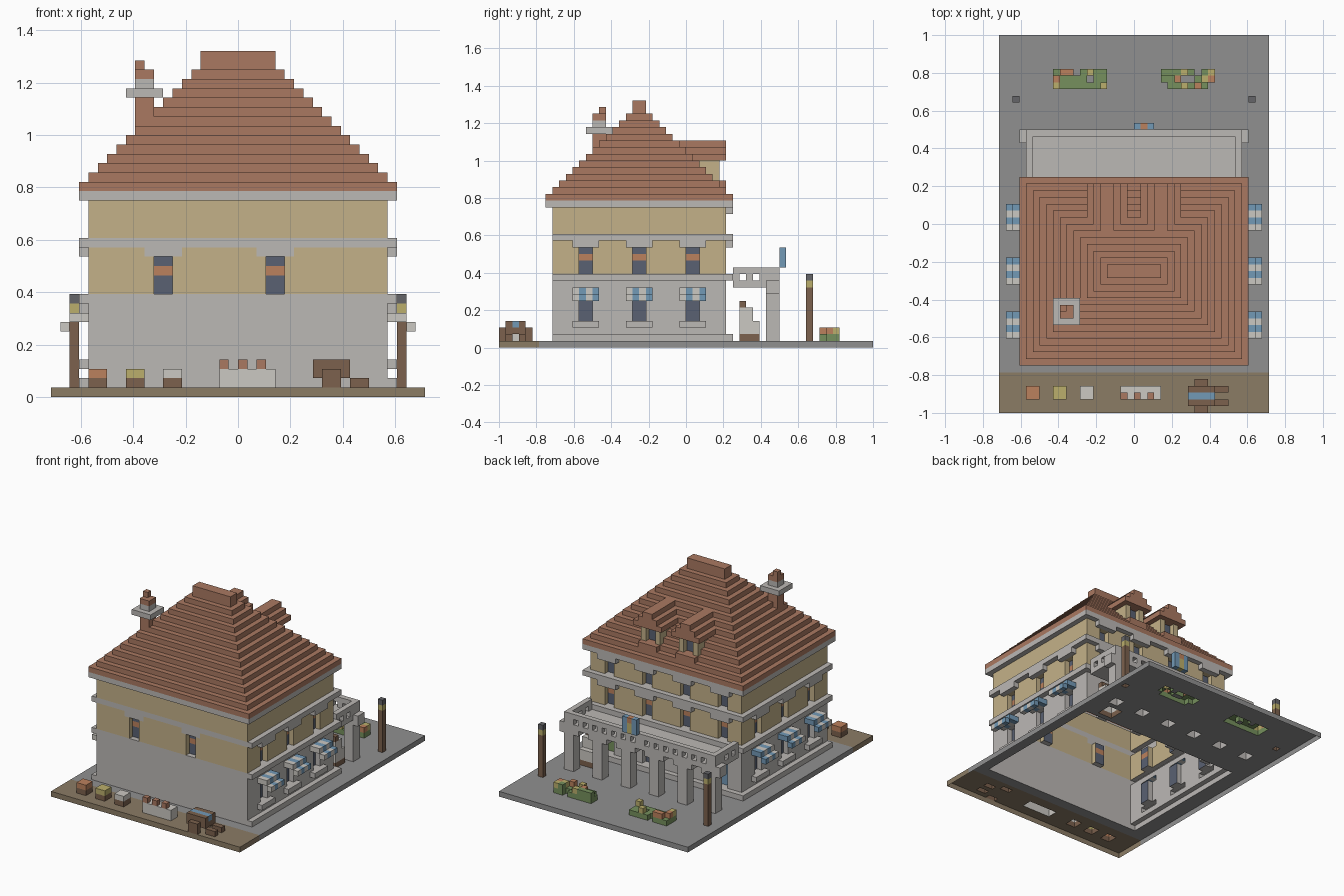
import bpy, bmesh, random

if "Cube" in bpy.data.objects:
    bpy.data.objects.remove(bpy.data.objects["Cube"])

U = 1 / 28                      # one block; all sizes below are in blocks
random.seed(4)
COLORS = {
    'stone': (0.50, 0.48, 0.46), 'pale': (0.60, 0.58, 0.54), 'paving': (0.28, 0.28, 0.28),
    'soil': (0.26, 0.20, 0.13), 'cream': (0.55, 0.44, 0.25), 'brick': (0.40, 0.19, 0.12),
    'glass': (0.10, 0.12, 0.17), 'blue': (0.17, 0.32, 0.47), 'orange': (0.50, 0.22, 0.11),
    'green': (0.18, 0.28, 0.11), 'yellow': (0.50, 0.43, 0.15), 'wood': (0.20, 0.12, 0.075),
    'dark': (0.13, 0.13, 0.14),
}
names = list(COLORS)
mats = []
for n in names:
    m = bpy.data.materials.new(n)
    m.diffuse_color = (*COLORS[n], 1)
    m.use_nodes = True
    m.node_tree.nodes["Principled BSDF"].inputs["Base Color"].default_value = m.diffuse_color
    mats.append(m)

blocks = {}                     # (x, y, z) -> (part, colour)


def cells(x, y, z):
    return [(i, j, k) for i in range(*x) for j in range(*y) for k in range(*z)]


def box(part, color, x, y, z, mirror=False):
    for i, j, k in cells(x, y, z):
        blocks[i, j, k] = (part, color)
        if mirror:
            blocks[-1 - i, j, k] = (part, color)


def carve(x, y, z, mirror=False):
    for i, j, k in cells(x, y, z):
        blocks.pop((i, j, k), None)
        if mirror:
            blocks.pop((-1 - i, j, k), None)


# Ground
box('ground', 'paving', (-20, 20), (-28, 28), (0, 1))
box('ground', 'soil', (-20, 20), (-28, -22), (0, 1))

# House body and cornices
box('plinth', 'stone', (-17, 17), (-20, 7), (1, 2))
box('lower_wall', 'stone', (-16, 16), (-20, 6), (2, 10))
box('upper_wall', 'cream', (-16, 16), (-20, 6), (11, 21))
for z in (10, 16):
    box('cornice', 'stone', (-17, 17), (-20, 7), (z, z + 1))
box('eaves_cornice', 'stone', (-17, 17), (-21, 7), (21, 22))

# Front windows
for x in (-8, 4):
    carve((x - 1, x + 1), (-20, -19), (11, 15))
    box('front_window', 'glass', (x - 1, x + 1), (-19, -18), (11, 15))
    box('front_window', 'orange', (x - 1, x + 1), (-19, -18), (13, 14))
    box('front_lintel', 'stone', (x - 2, x + 2), (-20, -19), (15, 16))

# Side windows, sills and striped awnings
for y in (-15, -7, 1):
    span = (y - 1, y + 1)
    carve((15, 16), span, (4, 8), True)
    box('side_window', 'glass', (14, 15), span, (4, 8), True)
    box('side_sill', 'stone', (16, 17), (y - 2, y + 2), (3, 4), True)
    carve((15, 16), span, (11, 15), True)
    box('side_window', 'glass', (14, 15), span, (11, 15), True)
    box('side_window', 'orange', (14, 15), span, (13, 14), True)
    box('side_lintel', 'stone', (16, 17), (y - 2, y + 2), (15, 16), True)
    for j in range(4):
        c = 'blue' if j % 2 else 'pale'
        row = (y - 2 + j, y - 1 + j)
        box('awning', c, (16, 18), row, (8, 9), True)
        box('awning', c, (18, 19), row, (7, 8), True)

# Back windows and doors
for x, door in ((-12, 'blue'), (-4, 'orange'), (4, 'glass'), (12, 'green')):
    span = (x - 1, x + 1)
    for z0, z1, c in ((2, 8, door), (11, 15, 'glass'), (17, 20, 'glass')):
        carve(span, (5, 6), (z0, z1))
        box('back_opening', c, span, (4, 5), (z0, z1))
    box('back_opening', 'orange', span, (4, 5), (13, 14))
    for z in (15, 20):
        box('back_lintel', 'stone', (x - 2, x + 2), (6, 7), (z, z + 1))

# Stepped hip roof
for z in range(22, 37):
    k = min(z, 35)
    box('roof', 'brick', (k - 39, 39 - k), (-7 - (36 - k), -7 + 36 - k), (z, z + 1))

# Dormers
box('dormer', 'cream', (2, 6), (-1, 5), (25, 28), True)
carve((3, 5), (4, 5), (25, 28), True)
box('dormer', 'glass', (3, 5), (3, 4), (25, 28), True)
box('dormer_sill', 'brick', (2, 6), (4, 6), (24, 25), True)
for w in (1, 2, 3):
    box('dormer_roof', 'brick', (4 - w, 4 + w), (-2, 6), (31 - w, 32 - w), True)

# Chimney
box('chimney', 'brick', (-11, -9), (-14, -12), (25, 35))
box('chimney', 'brick', (-11, -10), (-13, -12), (35, 36))
box('chimney_cap', 'stone', (-12, -8), (-15, -11), (32, 33))
box('chimney_cap', 'stone', (-11, -9), (-14, -12), (33, 34))

# Back portico with pierced balustrade
box('portico_slab', 'stone', (-16, 16), (7, 14), (9, 10))
box('balustrade', 'stone', (15, 16), (7, 14), (10, 12), True)
box('balustrade', 'stone', (-16, 16), (13, 14), (10, 12))
for y in (8, 10):
    carve((15, 16), (y, y + 1), (10, 11), True)
for x in range(1, 15, 2):
    carve((x, x + 1), (13, 14), (10, 11), True)
for x in (3, 9, 15):
    box('column', 'stone', (x - 1, x + 1), (12, 14), (1, 8), True)
    box('capital', 'stone', (x - 2, x + 2), (12, 14), (8, 10), True)
box('shield', 'blue', (0, 3), (14, 15), (12, 15))
box('shield', 'yellow', (1, 2), (14, 15), (12, 14))
box('shield', 'orange', (1, 2), (14, 15), (14, 15))

# Stepped seat under the portico
box('seat', 'wood', (12, 15), (8, 11), (1, 2))
box('seat', 'pale', (12, 15), (8, 11), (2, 4))
box('seat', 'pale', (12, 15), (8, 10), (4, 6))
box('seat', 'wood', (12, 15), (8, 9), (6, 7))

# Lamp posts
box('lamp_post', 'wood', (17, 18), (18, 19), (1, 9), True)
box('lamp_post', 'yellow', (17, 18), (18, 19), (9, 10), True)
box('lamp_post', 'dark', (17, 18), (18, 19), (10, 11), True)

# Flower beds
for x0 in (-12, 4):
    for i, j, _ in cells((x0, x0 + 8), (20, 23), (1, 2)):
        if random.random() < 0.85:
            box('flower_bed', 'green', (i, i + 1), (j, j + 1), (1, 2))
            if random.random() < 0.4:
                c = random.choice(('orange', 'yellow', 'green'))
                box('flower_bed', c, (i, i + 1), (j, j + 1), (2, 3))

# Market crates, table and handcart in front
for x, c in ((-16, 'orange'), (-12, 'yellow'), (-8, 'pale')):
    box('crate', 'wood', (x, x + 2), (-26, -24), (1, 2))
    box('crate', c, (x, x + 2), (-26, -24), (2, 3))
box('table', 'pale', (-2, 4), (-26, -24), (1, 3))
for x in (-2, 0, 2):
    box('table_goods', 'brick', (x, x + 1), (-26, -25), (3, 4))
box('cart', 'wood', (8, 12), (-27, -24), (2, 4))
box('cart', 'blue', (8, 12), (-26, -25), (3, 4))
for y in (-28, -24):
    box('cart_wheel', 'wood', (9, 11), (y, y + 1), (1, 3))
for y in (-27, -25):
    box('cart_handle', 'wood', (12, 14), (y, y + 1), (1, 2))

# Outer skin of the blocks, one object per part (underside of the ground left open)
SIDES = {
    (1, 0, 0): ((1, 0, 0), (1, 1, 0), (1, 1, 1), (1, 0, 1)),
    (-1, 0, 0): ((0, 0, 0), (0, 0, 1), (0, 1, 1), (0, 1, 0)),
    (0, 1, 0): ((0, 1, 0), (0, 1, 1), (1, 1, 1), (1, 1, 0)),
    (0, -1, 0): ((0, 0, 0), (1, 0, 0), (1, 0, 1), (0, 0, 1)),
    (0, 0, 1): ((0, 0, 1), (1, 0, 1), (1, 1, 1), (0, 1, 1)),
    (0, 0, -1): ((0, 0, 0), (0, 1, 0), (1, 1, 0), (1, 0, 0)),
}
parts = {}
for (x, y, z), (part, color) in blocks.items():
    bm = parts.setdefault(part, bmesh.new()) if part not in parts else parts[part]
    for (dx, dy, dz), quad in SIDES.items():
        if (x + dx, y + dy, z + dz) in blocks or z + dz < 0:
            continue
        f = bm.faces.new([bm.verts.new(((x + a) * U, (y + b) * U, (z + c) * U))
                          for a, b, c in quad])
        f.material_index = names.index(color)

for part, bm in parts.items():
    bmesh.ops.remove_doubles(bm, verts=bm.verts[:], dist=1e-4)
    bmesh.ops.dissolve_limit(bm, angle_limit=0.02, verts=bm.verts[:],
                             edges=bm.edges[:], delimit={'MATERIAL'})
    me = bpy.data.meshes.new(part)
    for m in mats:
        me.materials.append(m)
    bm.to_mesh(me)
    bm.free()
    bpy.context.collection.objects.link(bpy.data.objects.new(part, me))
